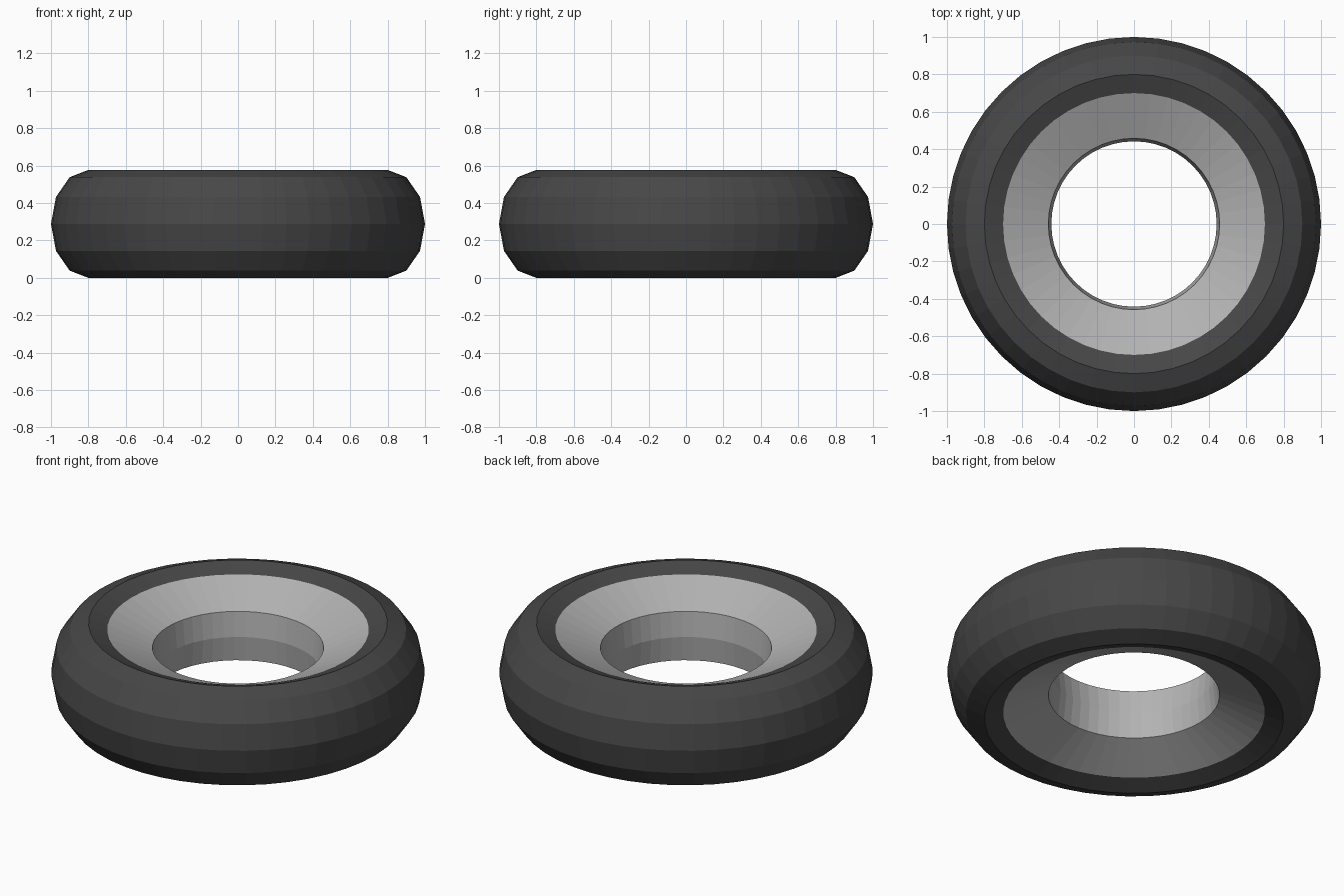
import bpy, bmesh, math

if "Cube" in bpy.data.objects:
    bpy.data.objects.remove(bpy.data.objects["Cube"])

SEGMENTS = 48
MID = 0.2885      # half height, also the height of the centre plane
RING, TUBE = 0.8, 0.2


def material(name, grey):
    m = bpy.data.materials.new(name)
    m.diffuse_color = (grey, grey, grey, 1)
    m.use_nodes = True
    m.node_tree.nodes["Principled BSDF"].inputs["Base Color"].default_value = m.diffuse_color
    return m


def lathe(name, profile, mat):
    """Revolve an open (radius, z) profile around the z axis."""
    bm = bmesh.new()
    rings = []
    for i in range(SEGMENTS):
        a = 2 * math.pi * i / SEGMENTS
        rings.append([bm.verts.new((r * math.cos(a), r * math.sin(a), z))
                      for r, z in profile])
    for i in range(SEGMENTS):
        p, q = rings[i], rings[(i + 1) % SEGMENTS]
        for j in range(len(profile) - 1):
            bm.faces.new((p[j], q[j], q[j + 1], p[j + 1]))
    mesh = bpy.data.meshes.new(name)
    bm.to_mesh(mesh)
    bm.free()
    mesh.materials.append(mat)
    ob = bpy.data.objects.new(name, mesh)
    bpy.context.collection.objects.link(ob)
    return ob


# tyre: rounded outer part of a 12-sided tube, bottom to top
tyre_profile = []
for deg in range(-120, 121, 30):
    t = math.radians(deg)
    tyre_profile.append((RING + TUBE * math.cos(t), MID + MID * math.sin(t)))
lathe("tyre", tyre_profile, material("dark rubber", 0.063))

# rim: dished cones on both sides meeting a shallow ridged bore, top to bottom
edge_r, edge_h = 0.7, MID * math.sin(math.radians(60))
rim_profile = [(edge_r, MID + edge_h), (0.458, MID + MID / 2), (0.442, MID),
               (0.458, MID - MID / 2), (edge_r, MID - edge_h)]
lathe("rim", rim_profile, material("grey metal", 0.45))
